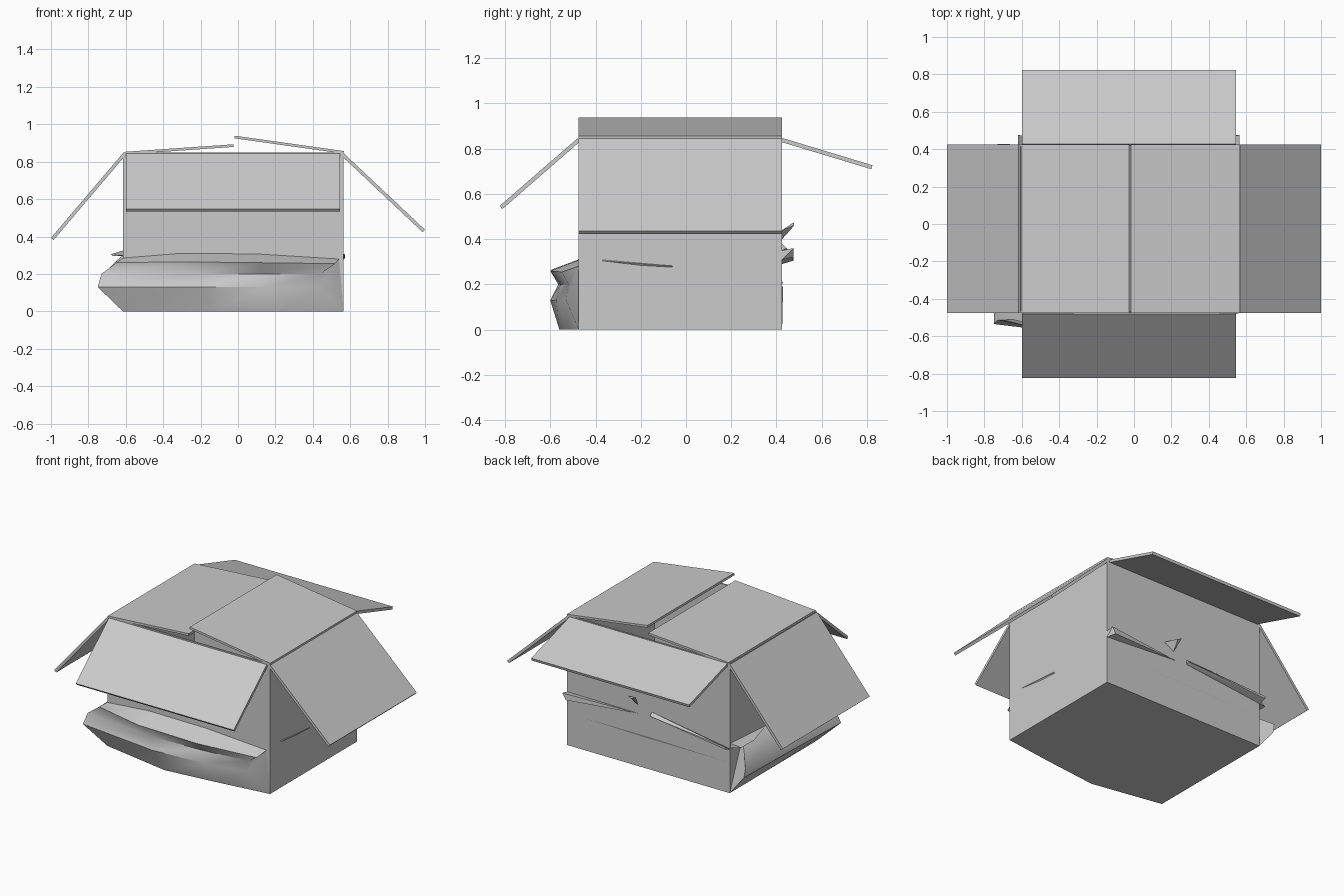
import bpy, bmesh, math
from mathutils import Vector

if "Cube" in bpy.data.objects:
    bpy.data.objects.remove(bpy.data.objects["Cube"])

X0, X1, Y0, Y1, TOP = -0.615, 0.565, -0.475, 0.425, 0.85


def make(name, verts, faces):
    me = bpy.data.meshes.new(name)
    me.from_pydata(verts, [], faces)
    bm = bmesh.new()
    bm.from_mesh(me)
    bmesh.ops.recalc_face_normals(bm, faces=bm.faces)
    bm.to_mesh(me)
    bm.free()
    ob = bpy.data.objects.new(name, me)
    bpy.context.collection.objects.link(ob)
    return ob


def hull(name, pts):
    bm = bmesh.new()
    for p in pts:
        bm.verts.new(p)
    bmesh.ops.convex_hull(bm, input=bm.verts[:])
    me = bpy.data.meshes.new(name)
    bm.to_mesh(me)
    bm.free()
    ob = bpy.data.objects.new(name, me)
    bpy.context.collection.objects.link(ob)
    return ob


def flap(name, hinge, tip, lo, hi, along, t=0.018):
    """Flat cardboard panel: 2D hinge-to-tip section swept along x or y."""
    a, b = Vector(hinge), Vector(tip)
    d = (b - a).normalized()
    n = Vector((-d.y, d.x)) * t / 2
    sec = [a + n, b + n, b - n, a - n]
    place = (lambda s, c: (c, s.x, s.y)) if along == 'x' else (lambda s, c: (s.x, c, s.y))
    verts = [place(s, c) for c in (lo, hi) for s in sec]
    faces = [(0, 1, 2, 3), (4, 5, 6, 7)] + [(i, (i + 1) % 4, (i + 1) % 4 + 4, i + 4) for i in range(4)]
    return make(name, verts, faces)


# Open carton with thin walls
v = [(x, y, z) for z in (0, TOP) for x, y in ((X0, Y0), (X1, Y0), (X1, Y1), (X0, Y1))]
box = make("carton_body", v, [(3, 2, 1, 0)] + [(i, (i + 1) % 4, (i + 1) % 4 + 4, i + 4) for i in range(4)])
# normals point outward, so thickness grows inward
if box.data.polygons[0].normal.z > 0:
    box.data.flip_normals()
m = box.modifiers.new("wall", 'SOLIDIFY')
m.thickness = 0.012
m.offset = -1

# Six flaps: four hanging outward, two nearly closed over the top
flap("left_outer_flap", (X0 + .005, .838), (-.993, .387), Y0, Y1, 'y')
flap("right_outer_flap", (X1 - .005, .838), (.993, .43), Y0, Y1, 'y')
flap("front_flap", (Y0, .838), (-.818, .54), -.60, .545, 'x')
flap("back_flap", (Y1, .838), (.822, .718), -.60, .545, 'x')
flap("left_top_flap", (X0 + .01, .846), (-.025, .886), Y0, Y1, 'y', .014)
flap("right_top_flap", (X1, .85), (-.018, .932), Y0, Y1, 'y', .014)

# Crushed lower skirt: lofted stations from back left, round the corner, to front right
stations = [
    [(-.615, .425, 0), (-.72, .428, .13), (-.73, .428, .19), (-.66, .34, .25), (-.615, .30, .30)],
    [(-.615, -.02, 0), (-.73, -.02, .13), (-.70, -.02, .20), (-.65, -.02, .27), (-.615, -.02, .30)],
    [(-.615, -.475, 0), (-.75, -.535, .13), (-.73, -.515, .20), (-.65, -.51, .26), (-.615, -.475, .285)],
    [(-.14, -.56, 0), (-.20, -.60, .13), (-.22, -.565, .20), (-.31, -.595, .265), (-.31, -.475, .31)],
    [(.22, -.52, 0), (.15, -.575, .13), (.12, -.555, .20), (.12, -.60, .26), (.10, -.475, .307)],
    [(.565, -.475, 0), (.43, -.53, .13), (.44, -.52, .20), (.52, -.55, .255), (.54, -.475, .28)],
]
walls = [(-.615, .425), (-.615, -.02), (-.615, -.475), (-.31, -.475), (.1, -.475), (.54, -.475)]
verts = [p for s in stations for p in s]
n, r = len(stations), 5
faces = [(i * r + j, (i + 1) * r + j, (i + 1) * r + j + 1, i * r + j + 1)
         for i in range(n - 1) for j in range(r - 1)]
# end folds and the underside
faces += [tuple(range(r)), tuple(range((n - 1) * r, n * r)), tuple(range(2 * r, n * r, r))]
skirt = make("crushed_skirt", verts, faces)

# Torn creases and shards: thin wedges standing out of the walls
shards = {
    "back_tear_right": [(.565, Y1, .35), (.565, .475, .36), (.54, .475, .32), (.03, Y1, .345), (.565, Y1, .31), (.4, .45, .33)],
    "back_tear_left": [(-.05, Y1, .38), (-.05, .445, .36), (-.62, .475, .305), (-.62, .475, .32), (-.62, Y1, .29), (-.05, Y1, .35)],
    "back_shard": [(.12, Y1, .44), (.05, Y1, .40), (.03, .478, .475), (.06, .478, .46)],
    "left_tear": [(X0, .42, .325), (X0, .05, .30), (-.68, .40, .305), (-.67, .25, .295), (X0, .42, .295)],
    "right_crease": [(X1, -.37, .308), (X1 + .006, -.37, .304), (X1 + .006, -.06, .282), (X1, -.06, .276), (X1, -.2, .284)],
    "back_crease": [(.44, Y1, .21), (.0, .43, .215), (-.61, Y1, .20), (-.61, Y1, .21), (.0, Y1, .20)],
}
for name, pts in shards.items():
    hull(name, pts)

# Soft shading on the crushed cardboard only
bpy.ops.object.select_all(action='DESELECT')
skirt.select_set(True)
bpy.context.view_layer.objects.active = skirt
bpy.ops.object.shade_smooth_by_angle(angle=math.radians(40))
